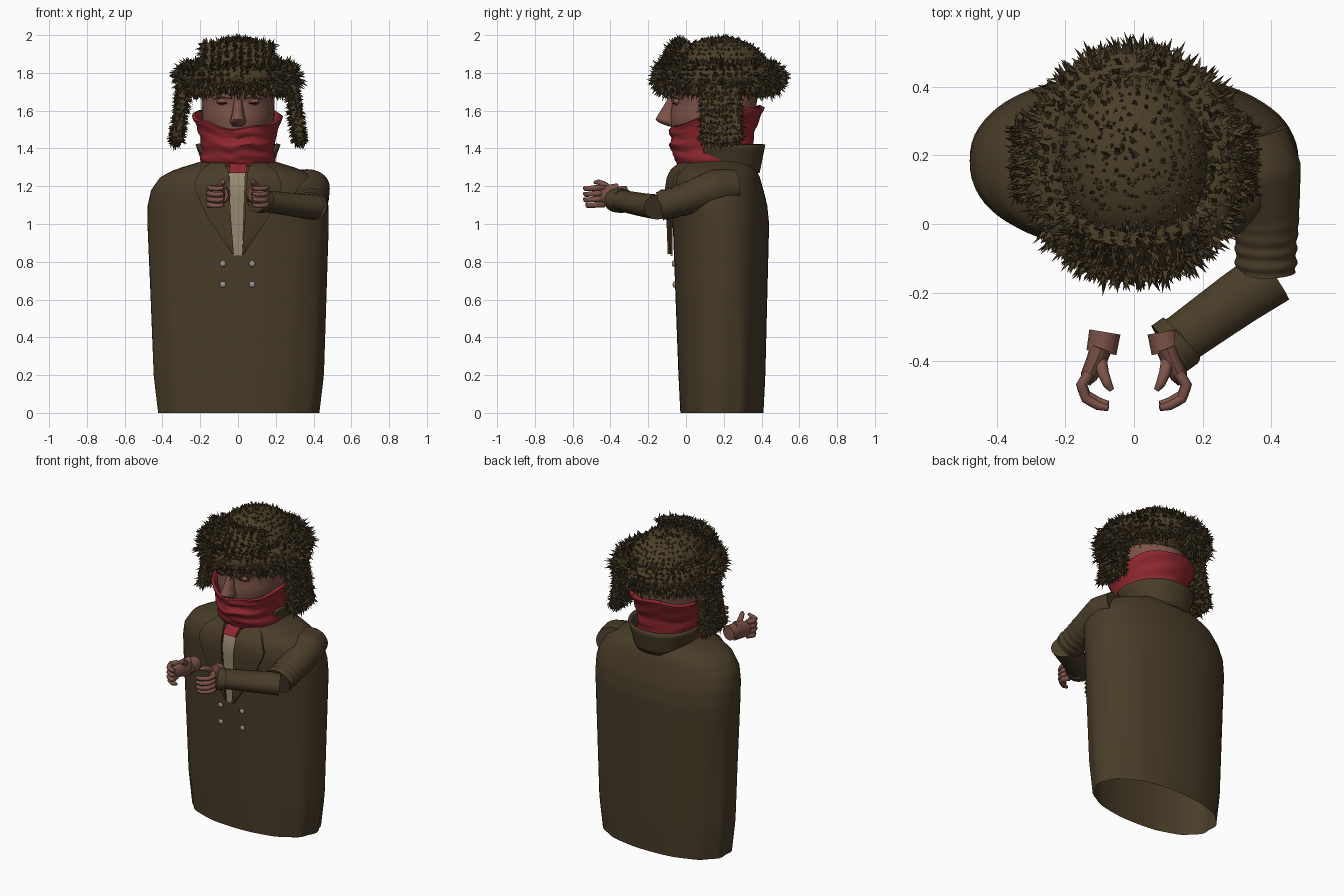
import bpy, bmesh, math, random
from math import sin, cos, pi
from mathutils import Vector

random.seed(4)
if "Cube" in bpy.data.objects:
    bpy.data.objects.remove(bpy.data.objects["Cube"])


def material(name, r, g, b):
    m = bpy.data.materials.new(name)
    m.use_nodes = True
    m.diffuse_color = (r, g, b, 1)
    m.node_tree.nodes["Principled BSDF"].inputs["Base Color"].default_value = (r, g, b, 1)
    return m


COAT = material("brown wool", 0.066, 0.046, 0.022)
FUR = material("brown fur", 0.068, 0.048, 0.021)
SKIN = material("skin", 0.2, 0.085, 0.065)
RED = material("red knit", 0.27, 0.02, 0.028)
SHIRT = material("beige shirt", 0.32, 0.26, 0.17)
BUTTON = material("button grey", 0.32, 0.28, 0.24)
DARK = material("dark lash", 0.03, 0.015, 0.012)


def finish(name, bm, mat, angle=40):
    bmesh.ops.recalc_face_normals(bm, faces=bm.faces)
    me = bpy.data.meshes.new(name)
    bm.to_mesh(me)
    bm.free()
    me.materials.append(mat)
    ob = bpy.data.objects.new(name, me)
    bpy.context.collection.objects.link(ob)
    bpy.ops.object.select_all(action='DESELECT')
    ob.select_set(True)
    bpy.context.view_layer.objects.active = ob
    bpy.ops.object.shade_smooth_by_angle(angle=math.radians(angle))
    return ob


def rings(name, fn, nu, nv, mat, wrap=True, caps=False):
    """Surface from fn(u, v); u runs round each ring, v from ring to ring."""
    bm = bmesh.new()
    n = nu if wrap else nu + 1
    rows = [[bm.verts.new(fn(i / nu, j / nv)) for i in range(n)] for j in range(nv + 1)]
    for a, b in zip(rows, rows[1:]):
        for i in range(nu):
            k = (i + 1) % n
            bm.faces.new((a[i], a[k], b[k], b[i]))
    if caps:
        bm.faces.new(rows[0])
        bm.faces.new(rows[-1])
    return finish(name, bm, mat)


def slab(name, fn, mat, cuts=9):
    """Closed plate: a subdivided cube mapped through fn(a, b, c), each -1 to 1."""
    bm = bmesh.new()
    bmesh.ops.create_cube(bm, size=2)
    bmesh.ops.subdivide_edges(bm, edges=bm.edges, cuts=cuts, use_grid_fill=True)
    for v in bm.verts:
        v.co = fn(*v.co)
    return finish(name, bm, mat)


def lookup(rows, z):
    """Linear interpolation in rows sorted by their first value."""
    if z <= rows[0][0]:
        return rows[0][1:]
    for a, b in zip(rows, rows[1:]):
        if z <= b[0]:
            t = (z - a[0]) / (b[0] - a[0])
            return [p + (q - p) * t for p, q in zip(a[1:], b[1:])]
    return rows[-1][1:]


def tube(name, pts, mat, sides=16, squash=1.0, sub=4, wrinkle=0.0):
    """Tube through (x, y, z, radius) points with capped ends."""
    table = [(i, *p) for i, p in enumerate(pts)]
    top = len(pts) - 1

    def fn(u, v):
        x, y, z, r = lookup(table, v * top)
        d = Vector(lookup(table, v * top + 0.3)[:3]) - Vector(lookup(table, v * top - 0.3)[:3])
        side = d.cross(Vector((0, 0, 1))).normalized()
        up = side.cross(d).normalized()
        r *= 1 + wrinkle * sin(v * 50) * max(0, v - 0.4)
        return Vector((x, y, z)) + side * r * cos(2 * pi * u) + up * r * squash * sin(2 * pi * u)
    return rings(name, fn, sides, sub * top, mat, caps=True)


def ball(name, at, size, mat, seg=16):
    bm = bmesh.new()
    bmesh.ops.create_uvsphere(bm, u_segments=seg, v_segments=seg // 2, radius=1)
    for v in bm.verts:
        v.co = Vector(at) + Vector(s * c for s, c in zip(size, v.co))
    return finish(name, bm, mat, 60)


def add_fur(ob, count, length, width, droop=0.0):
    """Scatter three-sided tufts over an object's faces."""
    me = ob.data
    picks = random.choices(list(me.polygons), [p.area for p in me.polygons], k=count)
    bm = bmesh.new()
    bm.from_mesh(me)
    for p in picks:
        cs = [me.vertices[i].co for i in p.vertices]
        ws = [random.random() for _ in cs]
        at = sum((c * w for c, w in zip(cs, ws)), Vector()) / sum(ws)
        n = p.normal
        s = n.orthogonal().normalized()
        t = n.cross(s)
        jit = Vector(random.uniform(-0.8, 0.8) for _ in range(3)) - Vector((0, 0, droop))
        tip = bm.verts.new(at + (n + jit) * length * random.uniform(0.5, 1.1))
        a0 = random.random() * 6
        base = [bm.verts.new(at - n * 0.003 + (s * cos(a0 + k * 2.1) + t * sin(a0 + k * 2.1)) * width)
                for k in range(3)]
        for k in range(3):
            bm.faces.new((base[k], base[(k + 1) % 3], tip))
    bm.to_mesh(me)
    bm.free()


def oval(u, hx, y0, y1, power=2.2):
    """Point on a rounded section; u = 0 is the front middle."""
    a = 2 * pi * u
    s, c = sin(a), -cos(a)
    return (math.copysign(abs(s) ** (2 / power), s) * hx,
            (y0 + y1) / 2 + math.copysign(abs(c) ** (2 / power), c) * (y1 - y0) / 2)


# Coat body: z, half width, front y, back y; open at the hem
coat_rows = [(0, .425, -.03, .41), (.2, .45, -.04, .42), (.6, .465, -.055, .43), (1, .48, -.07, .44),
             (1.1, .478, -.075, .43), (1.18, .46, -.08, .41), (1.25, .41, -.07, .39),
             (1.29, .33, -.05, .37), (1.33, .2, .0, .34), (1.35, .16, .03, .31)]


def coat(u, v):
    z = 1.35 * (1 - (1 - v) ** 1.6)
    hx, y0, y1 = lookup(coat_rows, z)
    x, y = oval(u, hx, y0, y1)
    fold = 1 + 0.012 * sin(2 * pi * u * 13) * max(0, 1.1 - z) * abs(sin(2 * pi * u))
    return x * fold, .19 + (y - .19) * fold, z


def chest_y(x, z):
    hx, y0, y1 = lookup(coat_rows, z)
    k = max(0, 1 - abs(x / hx) ** 2.2) ** (1 / 2.2)
    return (y0 + y1) / 2 - k * (y1 - y0) / 2


rings("coat_body", coat, 72, 40, COAT)

# Shirt front and the scarf end tucked into the coat
slab("shirt_front", lambda a, b, c: (a * (.035 + .008 * b) - .004, chest_y(0, 1.05 + b * .22) - .012 + c * .005,
                                     1.05 + b * .22), SHIRT)
slab("scarf_end", lambda a, b, c: (a * .045, chest_y(0, 1.31 + b * .04) - .018 + c * .012,
                                   1.31 + b * .04), RED)

# Lapels: z, inner x, outer x
lapel_rows = [(.84, .022, .03), (1.04, .038, .165), (1.2, .045, .235), (1.285, .05, .2), (1.335, .08, .13)]
for side, s in (("left", 1), ("right", -1)):
    def lapel(a, b, c):
        z = 1.0875 + b * .2475
        xi, xo = lookup(lapel_rows, z)
        x = xi + (xo - xi) * (a + 1) / 2
        return s * x, chest_y(x, z) - .014 - .012 * (1 - a) / 2 + c * .007, z
    slab("lapel_" + side, lapel, COAT, 15)


# Standing collar round the back of the neck
def collar(u, v):
    x, y = oval(.2 + .6 * u, .19 + .035 * v, -.06, .39 + .03 * v)
    low = 1.27 + .1 * abs(2 * u - 1) ** 3
    return x, y, low + (1.42 - low) * v


ob = rings("collar", collar, 40, 5, COAT, wrap=False)
mod = ob.modifiers.new("thickness", 'SOLIDIFY')
mod.thickness = .015

# Double rows of buttons
for x in (-.08, .075):
    for z in (.68, .79):
        ball("button", (x, chest_y(x, z) - .006, z), (.017, .009, .017), BUTTON, 12)

# Left sleeve
tube("upper_sleeve", [(.35, .26, 1.2, .1), (.375, .16, 1.19, .112), (.385, .02, 1.14, .097),
                      (.385, -.06, 1.115, .09), (.385, -.14, 1.095, .088)], COAT, 24, .9, 10, .09)
tube("forearm_sleeve", [(.405, -.15, 1.09, .085), (.3, -.22, 1.10, .08), (.14, -.335, 1.122, .073),
                        (.135, -.34, 1.123, .084), (.1, -.365, 1.127, .084)], COAT, 24, .78)

# Hands with curled fingers
for side, s in (("left", 1), ("right", -1)):
    def path(*pts):
        return [(s * p[0], *p[1:]) for p in pts]
    tube("wrist_" + side, path((.085, -.315, 1.155, .046), (.095, -.375, 1.155, .044)), SKIN)
    tube("palm_" + side, path((.095, -.36, 1.155, .032), (.11, -.4, 1.152, .03), (.132, -.445, 1.148, .025),
                              (.14, -.465, 1.146, .014)), SKIN, 16, 1.9)
    for i in range(4):
        z = 1.192 - .03 * i
        e = .012 * (i == 3)
        tube("finger_" + side, path((.13, -.435, z, .016), (.153, -.47, z, .016), (.14, -.51 + e, z - .004, .014),
                                    (.105, -.53 + e, z - .006, .013), (.075, -.537 + e, z, .009)), SKIN, 10)
    tube("thumb_" + side, path((.1, -.39, 1.175, .02), (.09, -.435, 1.21, .017), (.078, -.465, 1.222, .014),
                               (.065, -.485, 1.22, .008)), SKIN, 10)

# Head
head_rows = [(1.36, .12, .0, .28), (1.48, .17, -.075, .33), (1.56, .192, -.085, .365), (1.64, .194, -.075, .375),
             (1.7, .195, -.09, .375), (1.85, .17, -.05, .34)]


def head(u, v):
    z = 1.36 + .49 * v
    return (*oval(u, *lookup(head_rows, z), 2), z)


rings("head", head, 40, 24, SKIN, caps=True)

# Nose: z, half width, tip y
nose_rows = [(1.515, .025, -.085), (1.53, .04, -.13), (1.55, .042, -.163), (1.575, .034, -.15), (1.66, .02, -.098),
             (1.69, .024, -.09)]


def nose(u, v):
    z = 1.515 + .175 * v
    w, y = lookup(nose_rows, z)
    return (*oval(u, w, y, -.03, 2), z)


rings("nose", nose, 16, 18, SKIN, caps=True)

# Half-closed eyes with brow ridges
for s in (1, -1):
    ball("eyelid", (s * .08, -.045, 1.648), (.034, .024, .02), SKIN)
    ball("lash_line", (s * .08, -.062, 1.639), (.03, .009, .004), DARK)
    tube("brow", [(s * .03, -.075, 1.672, .012), (s * .08, -.06, 1.684, .014), (s * .13, -.03, 1.668, .01)],
         SKIN, 10)

# Scarf wrapped round the neck, higher at the back
scarf_rows = [(0, .185, -.03, .33), (.15, .2, -.055, .35), (.35, .192, -.068, .355), (.55, .2, -.088, .36),
              (.75, .215, -.075, .385), (.9, .232, -.09, .405), (.97, .24, -.092, .415), (1, .222, -.078, .395)]


def scarf(u, v):
    x, y = oval(u, *lookup(scarf_rows, v), 2.1)
    back = (1 - cos(2 * pi * u)) / 2
    k = 1 + .018 * sin(v * 24 + 3 * sin(2 * pi * u)) * sin(3 * pi * u + 1)
    return x * k, .16 + (y - .16) * k, 1.3 + v * (.205 + .12 * back ** .7) + .006 * sin(12 * pi * u) * v


rings("scarf", scarf, 64, 36, RED)

# Fur hat: crown and brim roll
crown = ball("hat_crown", (0, .18, 1.8), (.222, .262, .19), FUR, 40)
add_fur(crown, 1500, .013, .009)
brim = rings("hat_brim", lambda u, v: ((.245 + .078 * cos(2 * pi * u)) * cos(2 * pi * v),
                                       .172 + (.265 + .078 * cos(2 * pi * u)) * sin(2 * pi * v),
                                       1.778 + .075 * sin(2 * pi * u)), 16, 56, FUR)
add_fur(brim, 3800, .03, .011, .25)

# Turned-up front flap
flap = slab("front_flap", lambda a, b, c: (a * .19, -.085 + .04 * b + 1.6 * (a * .19) ** 2 + c * .022,
                                           1.895 + b * .072 - .012 * a * a), FUR)
add_fur(flap, 1300, .022, .008)

# Hanging ear flaps
for side, s in (("left", 1), ("right", -1)):
    ear = slab("ear_flap_" + side, lambda a, b, c: (s * (.306 - b * .022 + c * .022), .185 + a * (.1 - .006 * b),
                                                   1.585 + b * .155 + .015 * a * a * (1 - b) / 2), FUR)
    add_fur(ear, 1300, .02, .008, .6)
